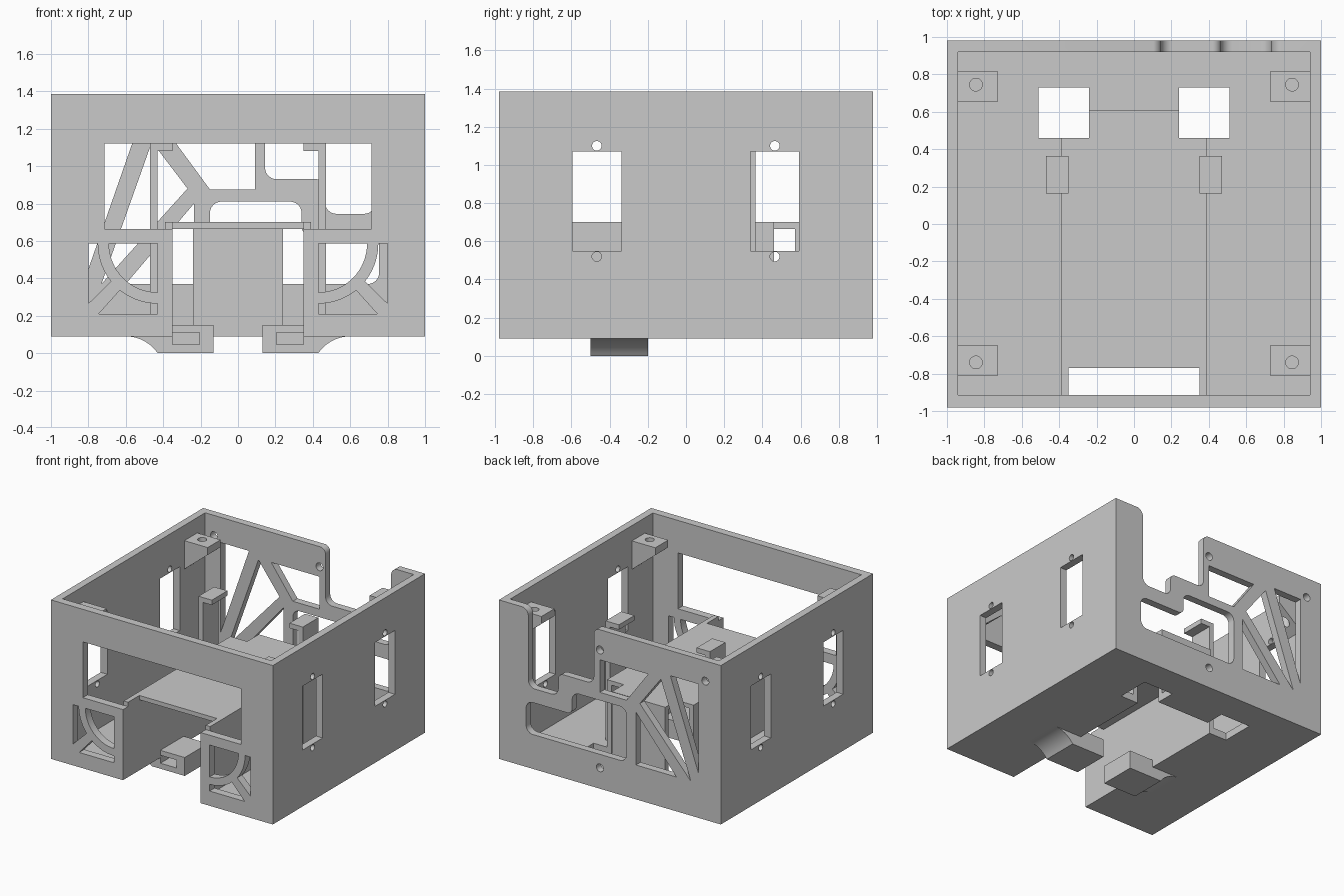
import bpy, bmesh, math
from mathutils import Vector

if "Cube" in bpy.data.objects:
    bpy.data.objects.remove(bpy.data.objects["Cube"])

grey = bpy.data.materials.new("plain_grey")
grey.diffuse_color = (0.59, 0.59, 0.59, 1)
grey.use_nodes = True
grey.node_tree.nodes["Principled BSDF"].inputs["Base Color"].default_value = grey.diffuse_color


def prism(name, pts, axis, a, b):
    """Extrude a 2D outline along an axis from a to b."""
    place = {'X': lambda p, t: (t, p[0], p[1]),
             'Y': lambda p, t: (p[0], t, p[1]),
             'Z': lambda p, t: (p[0], p[1], t)}[axis]
    bm = bmesh.new()
    lo = [bm.verts.new(place(p, a)) for p in pts]
    hi = [bm.verts.new(place(p, b)) for p in pts]
    bm.faces.new(lo)
    bm.faces.new(hi)
    n = len(pts)
    for i in range(n):
        j = (i + 1) % n
        bm.faces.new((lo[i], lo[j], hi[j], hi[i]))
    bmesh.ops.recalc_face_normals(bm, faces=bm.faces)
    me = bpy.data.meshes.new(name)
    bm.to_mesh(me)
    bm.free()
    me.materials.append(grey)
    ob = bpy.data.objects.new(name, me)
    bpy.context.collection.objects.link(ob)
    return ob


def rect(x0, x1, y0, y1):
    return [(x0, y0), (x1, y0), (x1, y1), (x0, y1)]


def arc(cx, cy, r, a0, a1, n=16):
    return [(cx + r * math.cos(math.radians(a0 + (a1 - a0) * i / n)),
             cy + r * math.sin(math.radians(a0 + (a1 - a0) * i / n))) for i in range(n + 1)]


def circle(cx, cy, r):
    return arc(cx, cy, r, 0, 360, 24)[:-1]


def rounded(corners, n=6):
    """Outline from (x, y, radius) corners."""
    out = []
    for i, (x, y, r) in enumerate(corners):
        p = Vector((x, y, 0))
        if not r:
            out.append((x, y))
            continue
        u = (Vector((*corners[i - 1][:2], 0)) - p).normalized()
        v = (Vector((*corners[(i + 1) % len(corners)][:2], 0)) - p).normalized()
        half = u.angle(v) / 2
        c = p + (u + v).normalized() * r / math.sin(half)
        s, e = p + u * r / math.tan(half) - c, p + v * r / math.tan(half) - c
        for k in range(n + 1):
            q = c + s.lerp(e, k / n).normalized() * r
            out.append((q.x, q.y))
    return out


def combine(ob, tool, op='DIFFERENCE'):
    mod = ob.modifiers.new("bool", 'BOOLEAN')
    mod.operation, mod.object, mod.solver = op, tool, 'EXACT'
    bpy.context.view_layer.objects.active = ob
    bpy.ops.object.modifier_apply(modifier=mod.name)
    bpy.data.objects.remove(tool, do_unlink=True)


def cut(ob, pts, axis, a, b):
    combine(ob, prism("cutter", pts, axis, a, b))


def mirror(pts, s):
    return [(s * x, y) for x, y in pts]


# open-topped case with a covered channel along the middle
case = prism("case", rect(-1, 1, -0.98, 0.98), 'Z', 0.09, 1.385)
cut(case, rect(-0.94, 0.94, -0.915, 0.92), 'Z', 0.15, 1.6)
combine(case, prism("channel", rect(-0.39, 0.39, -0.94, 0.61), 'Z', 0.12, 0.70), 'UNION')
cut(case, rect(-0.35, 0.35, -1.2, 0.57), 'Z', -0.1, 0.665)
cut(case, rect(-0.35, 0.35, -0.915, -0.77), 'Z', 0.5, 0.9)
for s in (1, -1):
    cut(case, mirror(rect(0.24, 0.51, 0.46, 0.73), s), 'Z', -0.1, 0.9)

# front wall: wide window and the quarter-round lattice panels
cut(case, rect(-0.713, 0.713, 0.665, 1.12), 'Y', -1.2, -0.915)
quarter = [(0.43, 0.585)] + arc(0.43, 0.585, 0.26, -90, 0)
side_gap = [(0.80, 0.585), (0.80, 0.265)] + arc(0.43, 0.585, 0.32, -39, 0)
low_gap = [(0.745, 0.21), (0.43, 0.21)] + arc(0.43, 0.585, 0.32, -90, -51)
for s in (1, -1):
    for pts in (quarter, side_gap, low_gap):
        cut(case, mirror(pts, s), 'Y', -1.2, -0.9)

# side walls: rectangular openings with screw holes above and below
for a, b in ((-1.2, -0.9), (0.9, 1.2)):
    for y in (-0.467, 0.465):
        cut(case, rect(y - 0.128, y + 0.128, 0.55, 1.07), 'X', a, b)
        for z in (0.52, 1.10):
            cut(case, circle(y, z, 0.025), 'X', a, b)

# rear wall: stepped notch, stepped window, braced triangles, screw holes
notch = rounded([(0.05, 1.5, 0), (0.05, 1.386, 0), (0.145, 1.386, 0.05), (0.145, 0.93, 0.06),
                 (0.465, 0.93, 0.045), (0.465, 0.745, 0.06), (0.735, 0.745, 0.06),
                 (0.735, 1.386, 0.06), (0.85, 1.386, 0), (0.85, 1.5, 0)])
window = rounded([(-0.15, 0.37, 0.06), (0.755, 0.37, 0.06), (0.755, 0.63, 0.06),
                  (0.34, 0.63, 0.045), (0.34, 0.81, 0.06), (-0.15, 0.81, 0.06)])
openings = [notch, window,
            [(-0.80, 0.45), (-0.80, 1.18), (-0.545, 1.18)],
            [(-0.46, 1.13), (-0.27, 0.88), (-0.73, 0.37)],
            [(-0.235, 0.80), (-0.235, 0.37), (-0.60, 0.37)],
            [(-0.345, 1.14), (-0.15, 0.875), (0.09, 0.875), (0.09, 1.14)]]
openings += [circle(x, z, 0.032) for x, z in ((0.09, 1.22), (-0.86, 1.22), (0.09, 0.26))]
for pts in openings:
    cut(case, pts, 'Y', 0.9, 1.2)

for s, side in ((1, "right"), (-1, "left")):
    # feet with a concave flare and a slot in the front
    foot = [(0.13, 0), (0.43, 0)] + arc(0.60, -0.1155, 0.2055, 145.8, 90, 10)[1:]
    foot += [(0.35, 0.09), (0.35, 0.15), (0.13, 0.15)]
    ob = prism("foot_" + side, mirror(foot, s), 'Y', -0.50, -0.20)
    cut(ob, mirror(rect(0.205, 0.349, 0.045, 0.11), s), 'Y', -0.6, -0.25)
    # hooked clips beside the channel
    hook = [(0.43, 0.14), (0.47, 0.14), (0.47, 1.12), (0.35, 1.12), (0.35, 1.08), (0.43, 1.08)]
    prism("clip_" + side, mirror(hook, s), 'Y', 0.163, 0.363)
    # wedge-shaped lid tabs with screw holes
    tab = [(0.95, 1.26), (0.73, 1.26), (0.73, 1.20), (0.95, 1.02)]
    for y, end in ((0.735, "rear"), (-0.73, "front")):
        ob = prism("lid_tab_%s_%s" % (end, side), mirror(tab, s), 'Y', y - 0.083, y + 0.083)
        cut(ob, circle(s * 0.845, y + (0.01 if y > 0 else -0.01), 0.034), 'Z', 0.9, 1.4)

# smooth the fillets, keep every edge crisp
for ob in bpy.context.scene.objects:
    bpy.ops.object.select_all(action='DESELECT')
    ob.select_set(True)
    bpy.context.view_layer.objects.active = ob
    bpy.ops.object.shade_smooth_by_angle(angle=math.radians(30))
